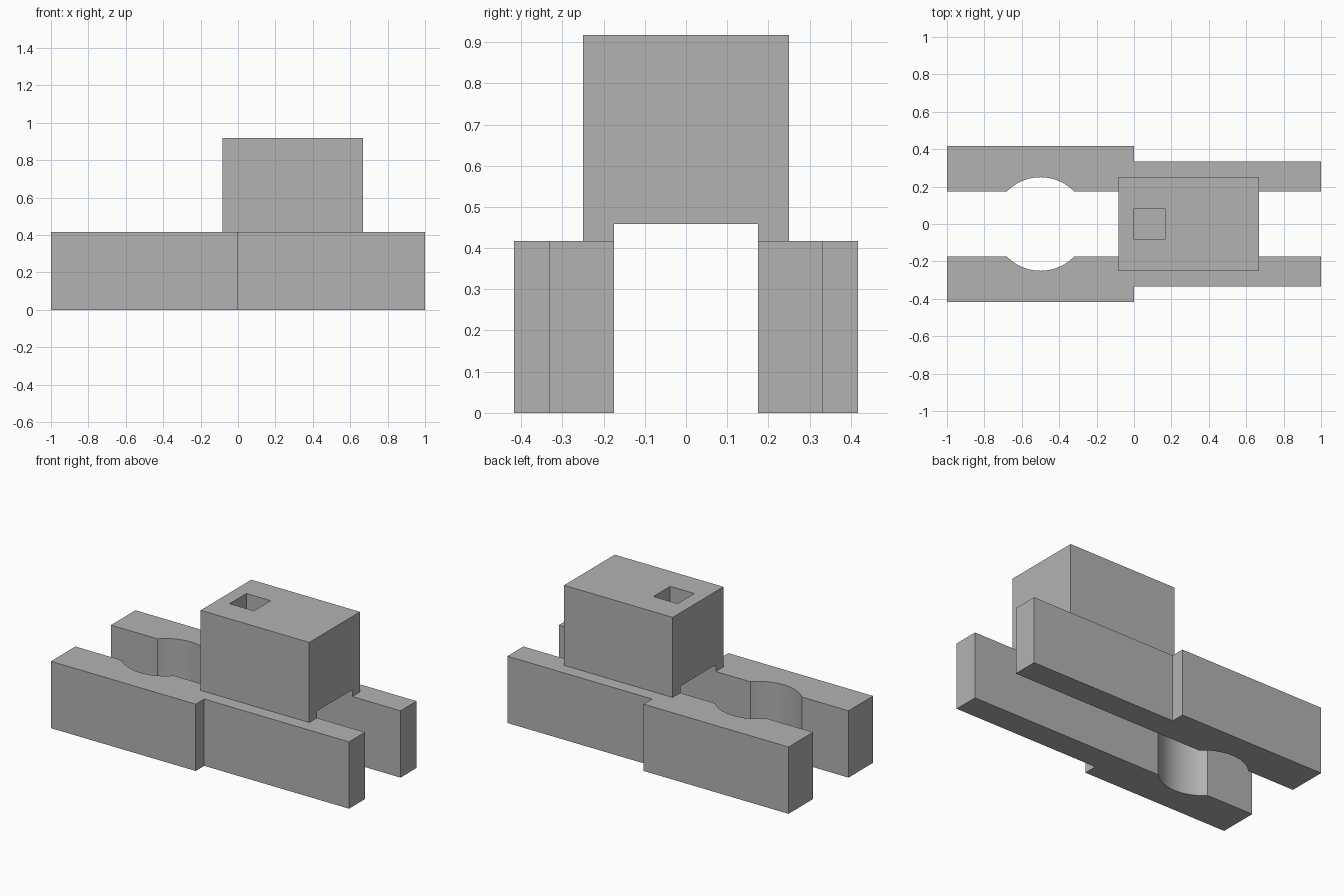
import bpy, bmesh, math
from mathutils import Vector

if "Cube" in bpy.data.objects:
    bpy.data.objects.remove(bpy.data.objects["Cube"])

grey = bpy.data.materials.new("plain grey")
grey.diffuse_color = (0.45, 0.45, 0.45, 1)
grey.use_nodes = True
grey.node_tree.nodes["Principled BSDF"].inputs["Base Color"].default_value = grey.diffuse_color


def prism(name, points, offset):
    """Extrude a closed outline of 3D points along the offset."""
    bm = bmesh.new()
    face = bm.faces.new([bm.verts.new(p) for p in points])
    new = bmesh.ops.extrude_face_region(bm, geom=[face])["geom"]
    bmesh.ops.translate(bm, vec=Vector(offset),
                        verts=[v for v in new if isinstance(v, bmesh.types.BMVert)])
    bmesh.ops.recalc_face_normals(bm, faces=bm.faces)
    mesh = bpy.data.meshes.new(name)
    bm.to_mesh(mesh)
    bm.free()
    mesh.materials.append(grey)
    obj = bpy.data.objects.new(name, mesh)
    bpy.context.collection.objects.link(obj)
    return obj


INNER, HEIGHT, TOP = 0.175, 0.417, 0.917

# Side rails: stepped outside, round scoop inside, mirrored across y
radius = 0.25
a = math.asin(INNER / radius)
steps = 32
scoop = []
for i in range(steps + 1):
    t = a + (math.pi - 2 * a) * i / steps
    scoop.append((-0.5 + radius * math.cos(t), radius * math.sin(t), 0))
outline = [(1, INNER, 0)] + scoop + [
    (-1, INNER, 0), (-1, 0.417, 0), (0, 0.417, 0), (0, 0.333, 0), (1, 0.333, 0)]
rails = prism("side_rails", outline, (0, 0, HEIGHT))
mirror = rails.modifiers.new("mirror", "MIRROR")
mirror.use_axis = (False, True, False)

# Bridging block with a shallow channel underneath
x0, x1, w, ceiling = -0.083, 0.667, 0.25, 0.459
profile = [(-w, HEIGHT), (-INNER, HEIGHT), (-INNER, ceiling), (INNER, ceiling),
           (INNER, HEIGHT), (w, HEIGHT), (w, TOP), (-w, TOP)]
block = prism("bridge_block", [(x0, y, z) for y, z in profile], (x1 - x0, 0, 0))

# Square blind socket in the top of the block
h = 0.083
cutter = prism("socket_cutter",
               [(0, -h, 0.584), (0.167, -h, 0.584), (0.167, h, 0.584), (0, h, 0.584)],
               (0, 0, 0.5))
cutter.hide_render = True
cutter.hide_viewport = True
cut = block.modifiers.new("socket", "BOOLEAN")
cut.operation = "DIFFERENCE"
cut.solver = "EXACT"
cut.object = cutter

# Smooth scoops, crisp edges elsewhere
bpy.ops.object.select_all(action="DESELECT")
rails.select_set(True)
bpy.context.view_layer.objects.active = rails
bpy.ops.object.shade_smooth_by_angle(angle=math.radians(30))
